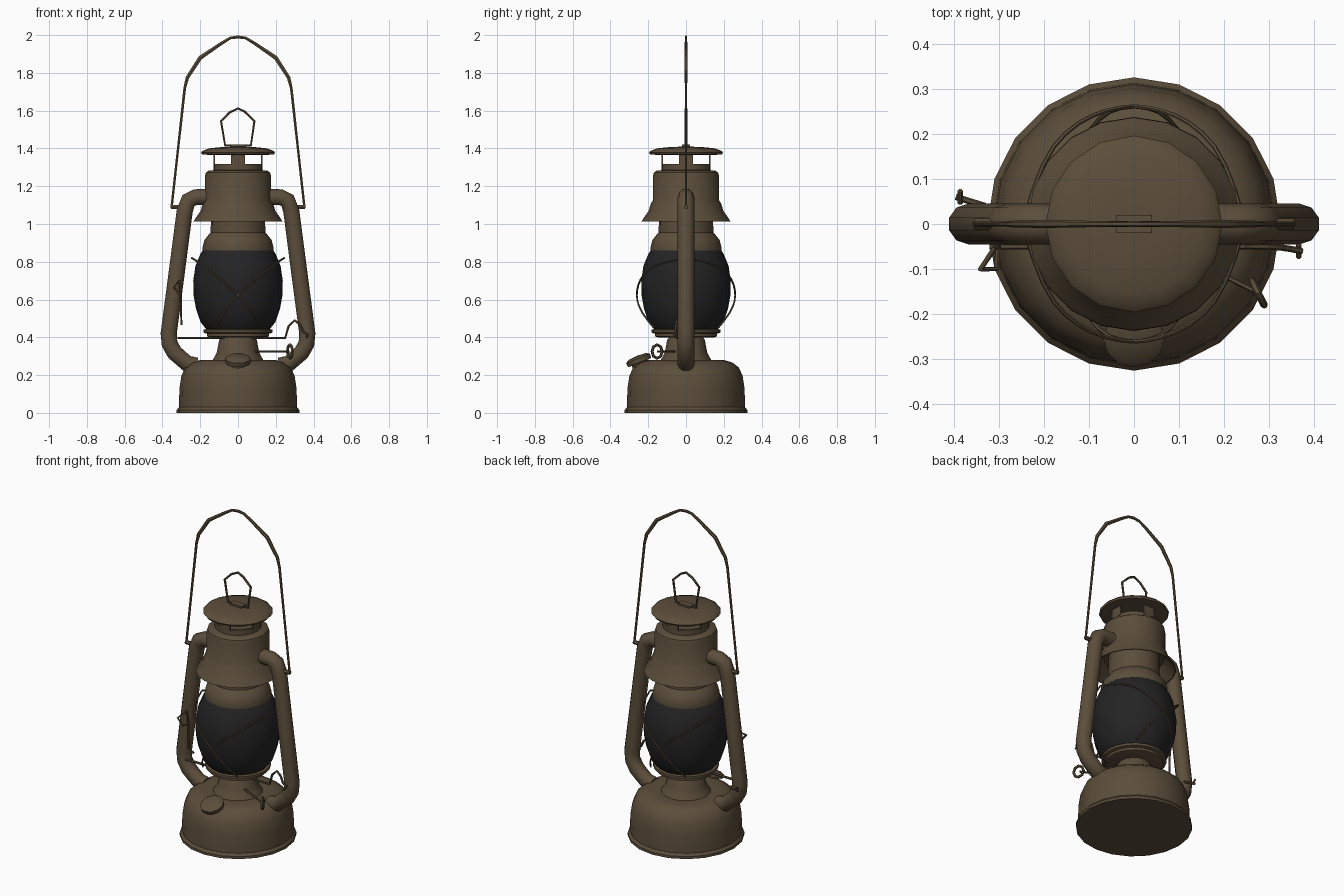
import bpy, bmesh, math
from mathutils import Vector

cube = bpy.data.objects.get("Cube")
if cube:
    bpy.data.objects.remove(cube)


def material(name, rgb):
    m = bpy.data.materials.new(name)
    m.use_nodes = True
    m.diffuse_color = (*rgb, 1)
    m.node_tree.nodes["Principled BSDF"].inputs["Base Color"].default_value = (*rgb, 1)
    return m


METAL = material("aged brown metal", (0.105, 0.075, 0.043))
GLASS = material("dark smoked glass", (0.017, 0.017, 0.018))


def smooth(ob, angle=35):
    bpy.ops.object.select_all(action="DESELECT")
    ob.select_set(True)
    bpy.context.view_layer.objects.active = ob
    bpy.ops.object.shade_smooth_by_angle(angle=math.radians(angle))
    return ob


def lathe(name, profile, sides=20, mat=METAL, angle=35):
    """Spin a list of (radius, height) points round the z axis."""
    bm = bmesh.new()
    rings = []
    for r, z in profile:
        n = sides if r > 0 else 1
        rings.append([bm.verts.new((r * math.sin(math.tau * i / sides),
                                    r * math.cos(math.tau * i / sides), z)) for i in range(n)])
    for a, b in zip(rings, rings[1:]):
        for i in range(sides):
            j = (i + 1) % sides
            quad = [a[i % len(a)], a[j % len(a)], b[j % len(b)], b[i % len(b)]]
            bm.faces.new(list(dict.fromkeys(quad)))
    bmesh.ops.recalc_face_normals(bm, faces=bm.faces)
    me = bpy.data.meshes.new(name)
    bm.to_mesh(me)
    bm.free()
    me.materials.append(mat)
    ob = bpy.data.objects.new(name, me)
    bpy.context.collection.objects.link(ob)
    return smooth(ob, angle)


def tube(name, points, radius=0.006, closed=False, detail=1, radii=None, kind="POLY"):
    """Sweep a round section along a path and turn it into a mesh."""
    cu = bpy.data.curves.new(name, "CURVE")
    cu.dimensions = "3D"
    cu.bevel_depth = radius
    cu.bevel_resolution = detail
    cu.use_fill_caps = True
    cu.resolution_u = 3
    sp = cu.splines.new(kind)
    sp.points.add(len(points) - 1)
    for i, p in enumerate(points):
        sp.points[i].co = (*p, 1)
        sp.points[i].radius = radii[i] if radii else 1
    sp.use_cyclic_u = closed
    if kind == "NURBS":
        sp.order_u = 3
        sp.use_endpoint_u = True
    cu.materials.append(METAL)
    ob = bpy.data.objects.new(name, cu)
    bpy.context.collection.objects.link(ob)
    bpy.ops.object.select_all(action="DESELECT")
    ob.select_set(True)
    bpy.context.view_layer.objects.active = ob
    bpy.ops.object.convert(target="MESH")
    return smooth(bpy.context.object, 50)


def box(name, size, location, turn=0):
    bpy.ops.mesh.primitive_cube_add(size=1, location=location, rotation=(0, 0, turn))
    ob = bpy.context.object
    ob.name = name
    ob.scale = size
    ob.data.materials.append(METAL)
    return ob


# Fuel tank, burner and gallery
lathe("fuel_tank", [(0, 0), (0.325, 0), (0.325, 0.015), (0.313, 0.03), (0.31, 0.13), (0.3, 0.195),
                    (0.28, 0.24), (0.245, 0.267), (0.2, 0.28), (0.14, 0.272), (0, 0.272)])
lathe("burner_cone", [(0.14, 0.27), (0.128, 0.29), (0.112, 0.32), (0.1, 0.385), (0.09, 0.4), (0, 0.4)], 16)
lathe("glass_gallery", [(0, 0.395), (0.15, 0.4), (0.165, 0.405), (0.165, 0.42), (0.183, 0.425),
                        (0.183, 0.44), (0.165, 0.445), (0, 0.445)])

# Glass globe
lathe("glass_globe", [(0, 0.44), (0.165, 0.44), (0.198, 0.48), (0.222, 0.55), (0.235, 0.62), (0.237, 0.7),
                      (0.225, 0.78), (0.2, 0.84), (0.183, 0.865), (0, 0.865)], 20, GLASS, 45)

# Collar, flared hood and chimney
lathe("globe_collar", [(0, 0.86), (0.187, 0.86), (0.187, 0.88), (0.178, 0.915), (0.158, 0.94),
                       (0.145, 0.955), (0.142, 1.1)])
lathe("chimney_hood", [(0.14, 1.09), (0.17, 1.085), (0.23, 1.012), (0.236, 1.012), (0.225, 1.03),
                       (0.198, 1.07), (0.185, 1.11), (0.175, 1.125), (0.175, 1.255), (0.17, 1.272),
                       (0.155, 1.282), (0.13, 1.285), (0.13, 1.318), (0.12, 1.318), (0.115, 1.285), (0, 1.285)])
for i in range(4):
    a = i * math.pi / 2
    box(f"vent_post_{i + 1}", (0.074, 0.008, 0.075),
        (0.125 * math.sin(a), 0.125 * math.cos(a), 1.345), -a)
lathe("chimney_cap", [(0, 1.37), (0.135, 1.365), (0.19, 1.368), (0.196, 1.378), (0.188, 1.387),
                      (0.155, 1.4), (0.08, 1.408), (0, 1.41)], 16)

# Lifting ring on the cap
tube("cap_ring", [(-0.068, 0, 1.415), (-0.09, 0, 1.545), (-0.045, 0, 1.59), (0, 0, 1.612),
                  (0.035, 0, 1.595), (0.087, 0, 1.545), (0.068, 0, 1.415)], 0.007, True)
box("cap_ring_clip", (0.08, 0.04, 0.012), (0, 0, 1.415))

# Side tubes, bail ears and guard wires, mirrored left and right
for side, s in (("left", 1), ("right", -1)):
    tube(f"{side}_air_tube", [(s * x, 0, z) for x, z in (
        (0.14, 1.142), (0.225, 1.142), (0.262, 1.125), (0.282, 1.07), (0.33, 0.7), (0.367, 0.42),
        (0.362, 0.365), (0.335, 0.318), (0.27, 0.262), (0.22, 0.25))], 0.045, detail=3)
    tube(f"{side}_bail_ear", [(s * 0.28, 0, 1.09), (s * 0.355, 0, 1.09)], 0.012)
    for end, t in (("front", -1), ("back", 1)):
        tube(f"{end}_{side}_guard_wire", [(s * x, t * y, z) for x, y, z in (
            (-0.245, 0, 0.82), (-0.21, 0.14, 0.8), (-0.12, 0.235, 0.73), (0, 0.268, 0.63),
            (0.085, 0.24, 0.53), (0.12, 0.17, 0.45))], 0.005, kind="NURBS")

# Carrying bail, flattened front to back
half = [(0.352, 1.085), (0.315, 1.42), (0.282, 1.72), (0.268, 1.775), (0.2, 1.88), (0.09, 1.955), (0.04, 1.985)]
arc = [(-x, z) for x, z in half] + [(0, 1.99)] + half[::-1]
widths = [0.8, 0.8, 0.9, 1.2, 1.4, 1.1, 0.9]
bail = tube("carrying_bail", [(x, 0, z) for x, z in arc], 0.009, radii=widths + [1] + widths[::-1])
bail.scale.y = 0.7

# Filler cap, tilted towards the front
filler = lathe("filler_cap", [(0, -0.05), (0.045, -0.05), (0.045, 0), (0.066, 0.002), (0.068, 0.025),
                              (0.05, 0.036), (0, 0.04)], 12)
filler.location = (0, -0.245, 0.265)
filler.rotation_euler.x = math.radians(22)

# Wick adjuster with its ring handle
tube("wick_shaft", [(0.07, -0.05, 0.325), (0.27, -0.15, 0.325)], 0.006)
centre, along = Vector((0.275, -0.153, 0.325)), Vector((0.45, -0.89, 0))
ring = [centre + along * 0.03 * math.cos(a) + Vector((0, 0, 0.036 * math.sin(a)))
        for a in (math.tau * i / 8 for i in range(8))]
tube("wick_ring", ring, 0.008, True)

# Globe lifting lever and its cross rod
tube("cross_rod", [(-0.32, -0.05, 0.397), (0.25, -0.05, 0.397), (0.268, -0.05, 0.46), (0.3, -0.05, 0.49),
                   (0.325, -0.052, 0.47), (0.345, -0.055, 0.43), (0.372, -0.06, 0.415)], 0.007)
tube("lift_lever", [(-0.3, -0.05, 0.465), (-0.302, -0.05, 0.62), (-0.31, -0.055, 0.7),
                    (-0.34, -0.1, 0.665), (-0.305, -0.1, 0.625), (-0.302, -0.05, 0.62)], 0.006)
tube("right_tube_pin", [(-0.33, 0.04, 0.4), (-0.395, 0.06, 0.4)], 0.007)
for side, x, y in (("left", 0.365, -0.06), ("right", -0.385, 0.06)):
    tube(f"{side}_pin_head", [(x, y - 0.014, 0.4), (x, y + 0.014, 0.42)], 0.006)
